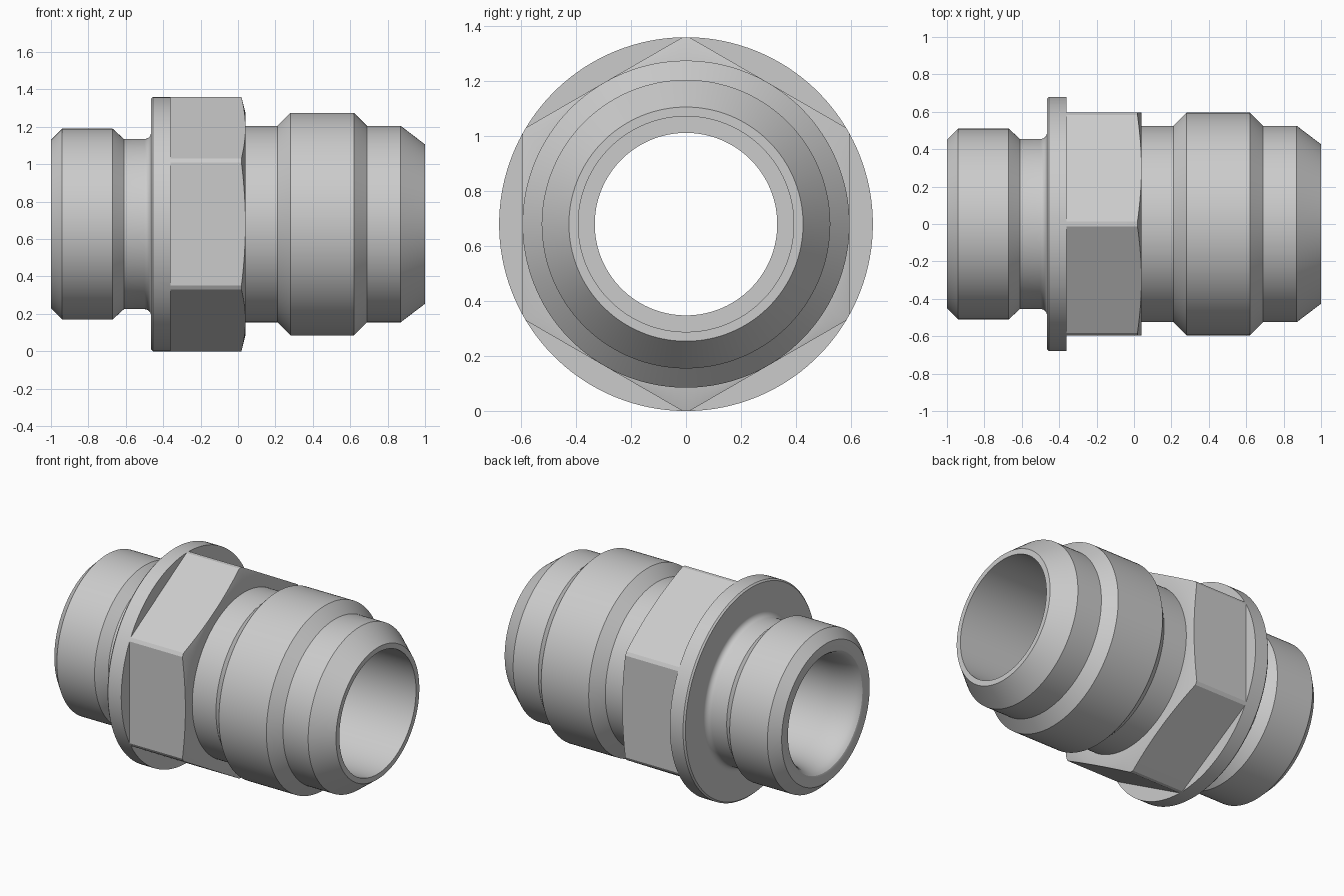
import bpy
import bmesh
from math import sin, cos, pi, radians

if "Cube" in bpy.data.objects:
    bpy.data.objects.remove(bpy.data.objects["Cube"])

AXIS_Z = 0.68
FLANGE_R = 0.68
FLAT_R = 0.595       # hexagon centre to flat
CIRCLE_R = 0.594     # inner edge of the hexagon chamfer

# Angles around the axis: six flats, each ending at a trimmed corner
STEPS = 22
HALF = 28.96
angles = [(radians(60 * k), radians(-HALF + 2 * HALF * i / STEPS))
          for k in range(6) for i in range(STEPS + 1)]


def arc(cx, cr, rx, rr, a0, a1, n=8):
    """Points (x, r) along an elliptical arc, angles in degrees."""
    return [(cx + rx * cos(radians(a0 + (a1 - a0) * i / n)),
             cr + rr * sin(radians(a0 + (a1 - a0) * i / n))) for i in range(n + 1)]


def round_row(x, r):
    return [(x, r * cos(c + p), r * sin(c + p)) for c, p in angles]


def hex_row(x_of_r):
    row = []
    for c, p in angles:
        r = min(FLANGE_R, FLAT_R / cos(p))
        row.append((x_of_r(r), r * cos(c + p), r * sin(c + p)))
    return row


# Left spigot, neck fillet and flange
left = [(-1, 0.45), (-0.94, 0.51), (-0.67, 0.51), (-0.61, 0.455)]
left += arc(-0.50, 0.49, 0.035, 0.035, -90, 0)
left += [(-0.465, 0.67), (-0.455, FLANGE_R), (-0.36, FLANGE_R)]

# Neck, thread collar and tapered nose on the right
right = [(0.04, CIRCLE_R), (0.04, 0.525), (0.21, 0.525), (0.28, 0.595), (0.62, 0.595),
         (0.69, 0.525), (0.87, 0.525), (1, 0.426)]

# Bore: counterbore on the right, rounded entry on the left
bore = [(1, 0.392), (0.36, 0.392), (0.36, 0.332)]
bore += arc(-0.80, 0.392, 0.20, 0.06, 270, 180)

rows = [round_row(*p) for p in left]
rows.append(hex_row(lambda r: -0.36))
rows.append(hex_row(lambda r: 0.04 - (r - CIRCLE_R) * 0.25))
rows += [round_row(*p) for p in right + bore]

# Skin the closed loop of rows
bm = bmesh.new()
grid = [[bm.verts.new((x, y, z + AXIS_Z)) for x, y, z in row] for row in rows]
count = len(angles)
for a, b in zip(grid, grid[1:] + grid[:1]):
    for i in range(count):
        j = (i + 1) % count
        bm.faces.new((a[i], a[j], b[j], b[i]))
bmesh.ops.remove_doubles(bm, verts=bm.verts, dist=1e-5)
bmesh.ops.recalc_face_normals(bm, faces=bm.faces)

mesh = bpy.data.meshes.new("hex_pipe_fitting")
bm.to_mesh(mesh)
bm.free()
fitting = bpy.data.objects.new("hex_pipe_fitting", mesh)
bpy.context.collection.objects.link(fitting)
bpy.context.view_layer.objects.active = fitting
fitting.select_set(True)
bpy.ops.object.shade_smooth_by_angle(angle=radians(20))
